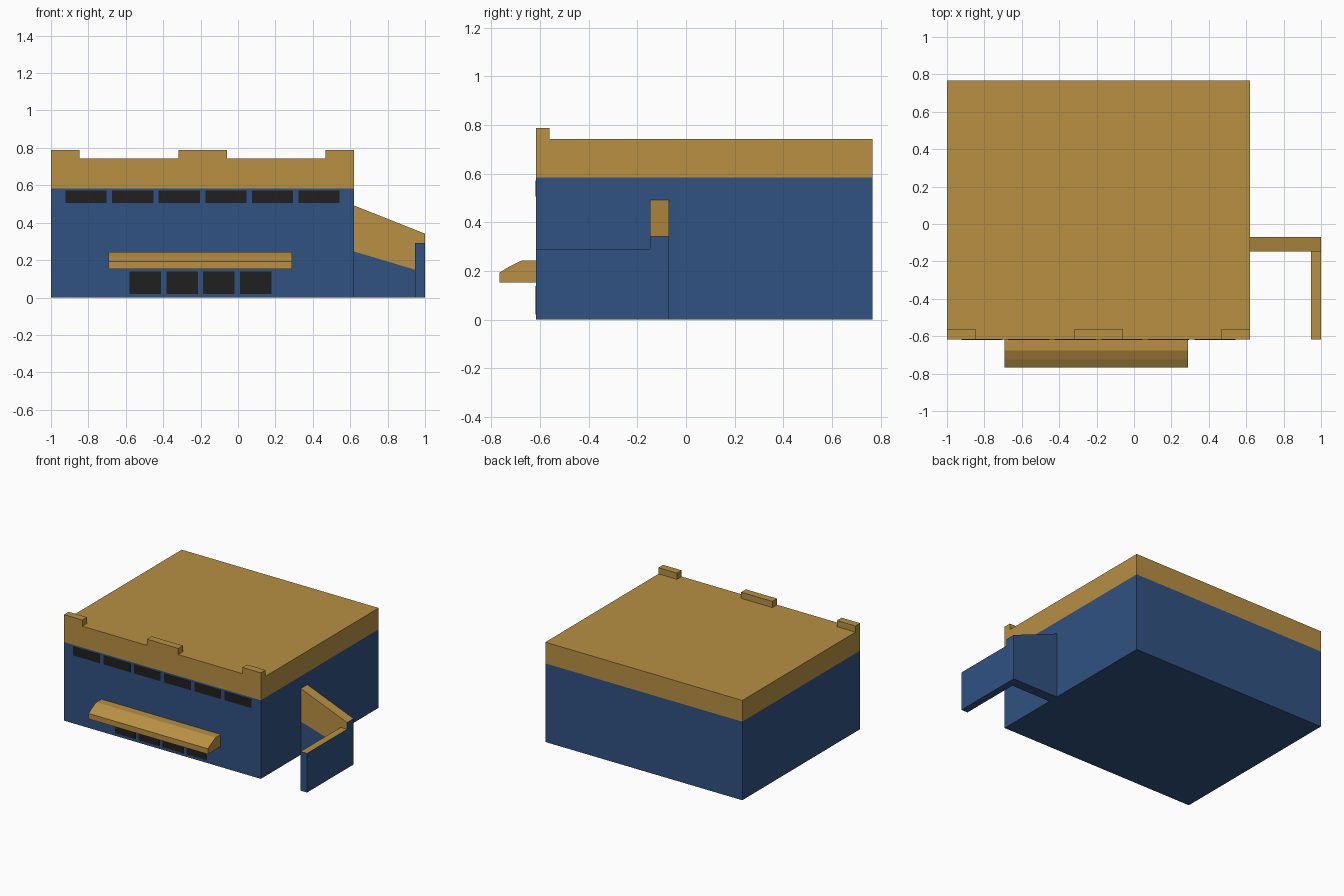
import bpy, bmesh
from mathutils import Vector

if "Cube" in bpy.data.objects:
    bpy.data.objects.remove(bpy.data.objects["Cube"])


def material(name, color):
    m = bpy.data.materials.new(name)
    m.diffuse_color = color
    m.use_nodes = True
    m.node_tree.nodes["Principled BSDF"].inputs["Base Color"].default_value = m.diffuse_color
    return m


BLUE = material("blue", (0.03, 0.085, 0.22, 1))
GOLD = material("gold", (0.48, 0.28, 0.055, 1))
DARK = material("dark", (0.014, 0.014, 0.014, 1))


def prism(name, profile, axis, a, b, mat, accent=None, accent_test=None):
    """Extrude a 2D profile along axis from a to b; accent faces chosen by normal."""
    def place(p, t):
        return Vector((p[0], t, p[1]) if axis == 'y' else (t, p[0], p[1]))
    bm = bmesh.new()
    face = bm.faces.new([bm.verts.new(place(p, a)) for p in profile])
    ext = bmesh.ops.extrude_face_region(bm, geom=[face], use_keep_orig=True)
    verts = [v for v in ext['geom'] if isinstance(v, bmesh.types.BMVert)]
    bmesh.ops.translate(bm, verts=verts, vec=place((0, 0), b - a))
    bmesh.ops.recalc_face_normals(bm, faces=bm.faces)
    if accent:
        for f in bm.faces:
            f.material_index = int(accent_test(f.normal))
    me = bpy.data.meshes.new(name)
    bm.to_mesh(me)
    bm.free()
    for m in (mat, accent):
        if m:
            me.materials.append(m)
    ob = bpy.data.objects.new(name, me)
    bpy.context.collection.objects.link(ob)
    return ob


def box(name, x0, x1, y0, y1, z0, z1, mat, *accent):
    return prism(name, [(x0, z0), (x1, z0), (x1, z1), (x0, z1)], 'y', y0, y1, mat, *accent)


LEFT, RIGHT, FRONT, BACK = -1.0, 0.62, -0.617, 0.767

# Main building and roof band
box("building", LEFT, RIGHT, FRONT, BACK, 0, 0.584, BLUE)
box("roof_band", LEFT, RIGHT, FRONT, BACK, 0.584, 0.742, GOLD)

# Raised blocks along the front roof edge
for i, (x0, x1) in enumerate([(LEFT, -0.848), (-0.317, -0.06), (0.468, RIGHT)]):
    box(f"parapet_block_{i + 1}", x0, x1, FRONT, -0.562, 0.742, 0.788, GOLD)

# Window rows and door panels
for i in range(6):
    x = -0.922 + i * 0.249
    box(f"upper_window_{i + 1}", x, x + 0.22, FRONT - 0.002, FRONT + 0.01, 0.506, 0.571, DARK)
for i in range(4):
    x = -0.58 + i * 0.197
    box(f"door_panel_{i + 1}", x, x + 0.168, FRONT - 0.002, FRONT + 0.01, 0.02, 0.138, DARK)

# Entrance canopy with faceted front slope
prism("canopy", [(FRONT, 0.152), (-0.767, 0.152), (-0.767, 0.193), (-0.725, 0.219),
                 (-0.677, 0.242), (FRONT, 0.242)], 'x', -0.692, 0.29, GOLD)

# Sloping side wall: blue base, gold band on front and top only
prism("side_wall_base", [(RIGHT, 0), (1, 0), (1, 0.133), (RIGHT, 0.246)],
      'y', -0.147, -0.07, BLUE)
prism("side_wall_band", [(RIGHT, 0.246), (1, 0.133), (1, 0.341), (RIGHT, 0.492)],
      'y', -0.147, -0.07, BLUE, GOLD, lambda n: n.y < -0.5 or n.z > 0.5)

# Low wall running forward, with gold top
box("low_wall", 0.947, 1, FRONT, -0.147, 0, 0.291, BLUE, GOLD, lambda n: n.z > 0.5)
